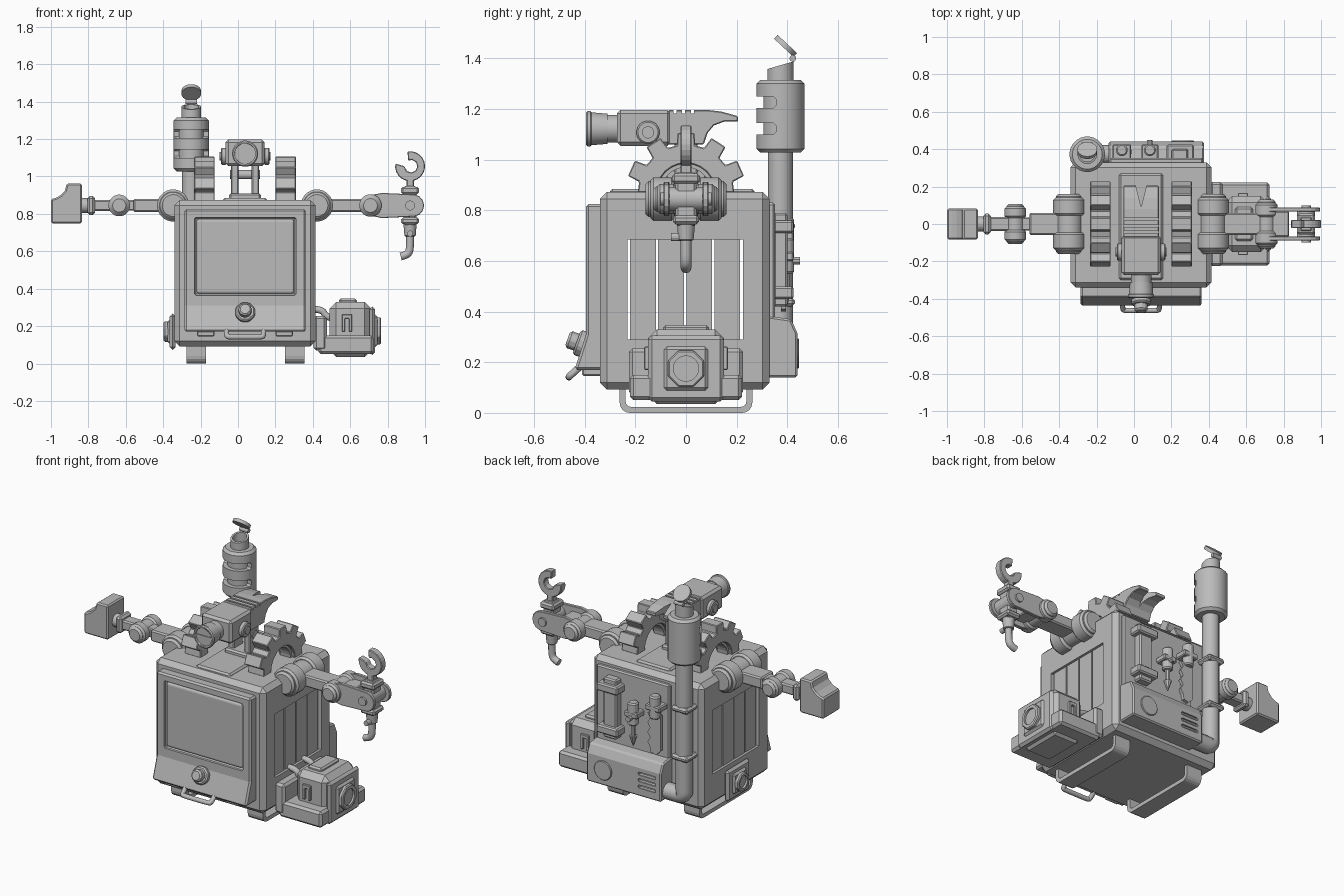
import bpy, bmesh, math
from mathutils import Vector, Matrix

GREY = bpy.data.materials.new("plain_grey")
GREY.diffuse_color = (0.5, 0.5, 0.5, 1)
CX = 0.038  # middle of the case


def finish(name, bm, bevel=0, seg=1, smooth=False):
    bmesh.ops.recalc_face_normals(bm, faces=bm.faces)
    me = bpy.data.meshes.new(name)
    bm.to_mesh(me)
    bm.free()
    ob = bpy.data.objects.new(name, me)
    bpy.context.collection.objects.link(ob)
    me.materials.append(GREY)
    if smooth:
        bpy.ops.object.select_all(action='DESELECT')
        ob.select_set(True)
        bpy.context.view_layer.objects.active = ob
        bpy.ops.object.shade_smooth_by_angle(angle=math.radians(35))
    if bevel:
        m = ob.modifiers.new("bevel", 'BEVEL')
        m.width, m.segments, m.limit_method = bevel, seg, 'ANGLE'
        m.angle_limit = math.radians(40)
    return ob


def box(name, x, y, z, bevel=0.0, seg=1):
    bm = bmesh.new()
    bmesh.ops.create_cube(bm, size=1)
    for v in bm.verts:
        v.co = [a[0] + (c + 0.5) * (a[1] - a[0]) for a, c in zip((x, y, z), v.co)]
    return finish(name, bm, bevel, seg)


def cyl(name, p0, p1, r0, r1=None, n=24, bevel=0.0):
    p0, p1 = Vector(p0), Vector(p1)
    d = p1 - p0
    bm = bmesh.new()
    rot = d.to_track_quat('Z', 'Y').to_matrix().to_4x4()
    spin = Matrix.Rotation(math.pi / n, 4, 'Z')
    bmesh.ops.create_cone(bm, cap_ends=True, segments=n, radius1=r0, radius2=r0 if r1 is None else r1,
                          depth=d.length, matrix=Matrix.Translation((p0 + p1) / 2) @ rot @ spin)
    return finish(name, bm, bevel, 1, n > 12)


def prism(name, pts, axis, a0, a1, bevel=0.0):
    i = 'xyz'.index(axis)
    bm = bmesh.new()
    vs = []
    for u, v in pts:
        co = [u, v]
        co.insert(i, a0)
        vs.append(bm.verts.new(co))
    f = bm.faces.new(vs)
    ext = bmesh.ops.extrude_face_region(bm, geom=[f])['geom']
    for v in ext:
        if isinstance(v, bmesh.types.BMVert):
            v.co[i] = a1
    return finish(name, bm, bevel)


def tube(name, pts, r, kind='POLY'):
    cu = bpy.data.curves.new(name, 'CURVE')
    cu.dimensions, cu.bevel_depth, cu.bevel_resolution, cu.use_fill_caps = '3D', r, 4, True
    sp = cu.splines.new('NURBS')
    sp.points.add(len(pts) - 1)
    for p, c in zip(sp.points, pts):
        p.co = (*c, 1)
    sp.use_endpoint_u, sp.order_u, sp.resolution_u = True, 3, 6
    ob = bpy.data.objects.new(name, cu)
    bpy.context.collection.objects.link(ob)
    cu.materials.append(GREY)
    return ob


def cut(ob, *cutters):
    for c in cutters:
        c.hide_render = True
        c.display_type = 'WIRE'
        c.hide_set(True)
        m = ob.modifiers.new("cut", 'BOOLEAN')
        m.operation, m.object, m.solver = 'DIFFERENCE', c, 'EXACT'


def arc(cx, cy, r, a0, a1, n):
    return [(cx + r * math.cos(math.radians(a0 + (a1 - a0) * k / n)),
             cy + r * math.sin(math.radians(a0 + (a1 - a0) * k / n))) for k in range(n + 1)]


# Case with a window through both sides, filled with upright slats
case = box("case", (-0.34, 0.415), (-0.34, 0.33), (0.092, 0.873), 0.028)
cut(case, box("window_cutter", (-0.6, 0.7), (-0.232, 0.225), (0.29, 0.684)))
for x in (-0.325, 0.385):
    for k in range(4):
        y = -0.221 + k * 0.111
        box("slat", (x, x + 0.015), (y, y + 0.102), (0.285, 0.69))

# Front face with sloped chin, recessed screen, knob and grab handle
face = prism("face_panel", [(-0.33, 0.825), (-0.395, 0.825), (-0.395, 0.31), (-0.44, 0.17), (-0.33, 0.17)],
             'x', -0.285, 0.362, 0.01)
cut(face, box("screen_cutter", (-0.232, 0.31), (-0.5, -0.372), (0.364, 0.782), 0.008))
box("screen", (-0.222, 0.3), (-0.39, -0.36), (0.374, 0.772), 0.014, 3)
cyl("knob_base", (CX, -0.39, 0.265), (CX, -0.432, 0.28), 0.056, n=8, bevel=0.008)
cyl("knob", (CX, -0.42, 0.275), (CX, -0.468, 0.292), 0.038, n=8, bevel=0.01)
tube("front_handle", [(-0.06, -0.41, 0.19), (-0.065, -0.46, 0.145), (-0.04, -0.462, 0.142), (CX, -0.462, 0.142),
                      (0.116, -0.462, 0.142), (0.14, -0.46, 0.145), (0.136, -0.41, 0.19)], 0.014)
for x in (-0.22, 0.2):
    box("chin_tab", (x, x + 0.095), (-0.41, -0.33), (0.145, 0.175), 0.006)

# Bent strap feet
for x in (-0.275, 0.25):
    outer = [(-0.262, 0.1)] + arc(-0.222, 0.04, 0.04, 180, 270, 4) + arc(0.222, 0.04, 0.04, 270, 360, 4) + [(0.262, 0.1)]
    inner = [(0.238, 0.1)] + arc(0.218, 0.044, 0.02, 360, 270, 4) + arc(-0.218, 0.044, 0.02, 270, 180, 4) + [(-0.238, 0.1)]
    prism("foot_strap", outer + inner, 'x', x, x + 0.105)

# Half gears on the roof, and the roof plate between them
gear = [(0.19, 0.87)]
for t in range(24, 160, 33):
    for r, a in ((0.19, -11), (0.238, -8), (0.238, 8), (0.19, 11)):
        a = math.radians(t + a)
        gear.append((r * math.cos(a), 0.87 + r * math.sin(a)))
gear += [(-0.19, 0.87)] + arc(0, 0.87, 0.115, 180, 0, 12)
for x in (-0.235, 0.2):
    prism("roof_gear", gear, 'x', x, x + 0.11, 0.004)
    prism("gear_hub_rim", arc(0, 0.87, 0.15, 0, 180, 14) + arc(0, 0.87, 0.1, 180, 0, 14), 'x', x + 0.02, x + 0.09)
box("roof_plate", (-0.08, 0.155), (-0.3, 0.27), (0.86, 0.885), 0.01)

# Head: hammer block with claw, eye lens and side bolts
box("neck_base", (CX - 0.085, CX + 0.085), (-0.07, 0.07), (0.875, 0.91), 0.01)
for s in (-1, 1):
    box("neck_post", (CX + s * 0.055 - 0.02, CX + s * 0.055 + 0.02), (-0.045, 0.045), (0.89, 1.07), 0.006)
    cyl("head_bolt", (CX + s * 0.1, -0.15, 1.108), (CX + s * 0.13, -0.15, 1.108), 0.046, n=20, bevel=0.006)
    cyl("head_bolt_cap", (CX + s * 0.125, -0.15, 1.108), (CX + s * 0.136, -0.15, 1.108), 0.024, n=16)
cyl("neck_pin", (CX - 0.08, 0, 1.01), (CX + 0.08, 0, 1.01), 0.025, n=16)
box("head_block", (CX - 0.104, CX + 0.104), (-0.272, -0.06), (1.055, 1.197), 0.014)
claw = prism("claw", [(-0.07, 1.197), (0.08, 1.197), (0.14, 1.19), (0.205, 1.172), (0.205, 1.15), (0.15, 1.15),
                      (0.11, 1.135), (0.085, 1.105), (0.07, 1.06), (-0.07, 1.06)], 'x', CX - 0.095, CX + 0.095, 0.004)
cut(claw, prism("claw_notch_cutter", [(CX, 0.09), (CX + 0.04, 0.25), (CX - 0.04, 0.25)], 'z', 1.0, 1.3),
    *[box("claw_groove_cutter", (CX - 0.2, CX + 0.2), (y, y + 0.012), (1.183, 1.3)) for y in (-0.05, -0.015, 0.02)])
cyl("eye_neck", (CX, -0.26, 1.122), (CX, -0.32, 1.122), 0.055)
cyl("eye_lens", (CX, -0.31, 1.122), (CX, -0.38, 1.122), 0.06, 0.066)
eye = cyl("eye_rim", (CX, -0.372, 1.122), (CX, -0.395, 1.122), 0.07, bevel=0.006)
cut(eye, cyl("eye_cutter", (CX, -0.385, 1.122), (CX, -0.45, 1.122), 0.055))
box("eye_slot", (CX - 0.053, CX + 0.053), (-0.39, -0.38), (1.115, 1.129))

# Shoulders and elbows: stepped drums lying along y
def drum(name, x, z, r, half):
    cyl(name, (x, -half, z), (x, half, z), r * 0.82, bevel=0.012)
    for s in (-1, 1):
        cyl(name + "_flange", (x, s * half * 0.28, z), (x, s * half * 0.88, z), r, bevel=0.012)

Z = 0.845
drum("right_shoulder", 0.422, Z, 0.086, 0.16)
drum("left_shoulder", -0.347, Z, 0.086, 0.16)
drum("right_elbow", 0.708, Z, 0.06, 0.13)
drum("left_elbow", -0.635, Z, 0.058, 0.107)
box("right_upper_arm", (0.46, 0.7), (-0.058, 0.058), (Z - 0.035, Z + 0.035), 0.008)
box("left_upper_arm", (-0.56, -0.38), (-0.06, 0.06), (Z - 0.035, Z + 0.035), 0.008)
box("left_upper_link", (-0.64, -0.55), (-0.035, 0.035), (Z - 0.028, Z + 0.028), 0.006)

# Left hand: hammer block with a scooped corner
box("left_forearm", (-0.79, -0.66), (-0.038, 0.038), (Z - 0.03, Z + 0.03), 0.008)
box("left_wrist_collar", (-0.805, -0.765), (-0.055, 0.055), (Z - 0.05, Z + 0.05), 0.012)
cyl("left_wrist", (-0.85, 0, Z), (-0.78, 0, Z), 0.04)
prism("left_hand_block", [(-0.835, 0.963), (-0.915, 0.963), (-0.925, 0.925), (-0.948, 0.9), (-0.975, 0.885),
                          (-1.0, 0.88), (-1.0, 0.75), (-0.835, 0.75)], 'y', -0.082, 0.082, 0.008)

# Right hand: twin arm plates holding a wrench above and a hook below
plate = arc(0.708, Z, 0.055, 110, 250, 6) + [(0.77, Z - 0.067)] + arc(0.935, Z, 0.06, -80, 80, 6) + [(0.77, Z + 0.067)]
for s in (-1, 1):
    prism("forearm_plate", plate, 'y', s * 0.066, s * 0.088, 0.003)
    cyl("wrist_pin", (0.92, s * 0.08, Z), (0.92, s * 0.1, Z), 0.026, n=16)
box("forearm_core", (0.73, 0.83), (-0.068, 0.068), (Z - 0.035, Z + 0.035), 0.006)
cyl("hand_drum", (0.92, -0.068, Z), (0.92, 0.068, Z), 0.048)
box("hand_core", (0.885, 0.955), (-0.042, 0.042), (0.74, 0.95), 0.01)
box("hand_top_collar", (0.872, 0.968), (-0.055, 0.055), (0.905, 0.945), 0.01)
box("hand_bottom_collar", (0.872, 0.968), (-0.052, 0.052), (0.745, 0.78), 0.01)
box("wrench_stem", (0.9, 0.94), (-0.022, 0.022), (0.93, 1.02), 0.005)
prism("wrench_jaw", arc(0.92, 1.055, 0.08, 170, 460, 18) + [(0.91, 1.085)] + arc(0.925, 1.055, 0.034, 80, -130, 5)
      + [(0.89, 1.055)], 'y', -0.022, 0.022, 0.004)
cyl("hook_socket", (0.92, 0, 0.68), (0.92, 0, 0.75), 0.03, 0.036, bevel=0.004)
cyl("hook_bolt", (0.92, -0.06, 0.695), (0.92, 0, 0.695), 0.016, n=12)
tube("hook", [(0.92, 0, 0.7), (0.92, 0, 0.65), (0.918, 0, 0.6), (0.9, 0, 0.58), (0.87, 0, 0.572)], 0.021)

# Side lamp: square frame, octagon barrel and hollow lens pointing along x
def lamp(name, x, s, y, z, k):
    box(name + "_frame", sorted((x, x + s * 0.03)), (y - 0.15 * k, y + 0.15 * k), (z - 0.13 * k, z + 0.13 * k), 0.02)
    box(name + "_step", sorted((x, x + s * 0.042)), (y - 0.09 * k, y + 0.09 * k), (z - 0.09 * k, z + 0.09 * k), 0.015)
    b = cyl(name + "_barrel", (x, y, z), (x + s * 0.062, y, z), 0.078 * k, n=8, bevel=0.006)
    cut(b, cyl(name + "_cutter", (x + s * 0.05, y, z), (x + s * 0.1, y, z), 0.05 * k))

# Right side motor on a tray
box("motor_tray", (0.43, 0.725), (-0.222, 0.222), (0.05, 0.15), 0.014)
box("motor_mount", (0.405, 0.475), (-0.225, 0.225), (0.07, 0.255), 0.014)
box("motor_body", (0.49, 0.712), (-0.15, 0.15), (0.035, 0.33), 0.035)
lamp("motor_lamp", 0.703, 1, 0, 0.175, 1)
box("motor_top_handle", (0.54, 0.635), (-0.09, 0.09), (0.32, 0.348), 0.01)
for s in (-1, 1):
    prism("motor_side_grip", [(0.555, 0.17), (0.555, 0.262), (0.61, 0.262), (0.61, 0.17), (0.593, 0.17),
                              (0.593, 0.24), (0.572, 0.24), (0.572, 0.17)], 'y', s * 0.148, s * 0.165, 0.003)
    tube("motor_hose", [(0.4, s * 0.07, 0.29), (0.45, s * 0.07, 0.29), (0.47, s * 0.07, 0.25), (0.51, s * 0.07, 0.24)], 0.018)
lamp("left_lamp", -0.335, -1, 0, 0.17, 0.75)

# Exhaust pipe, slotted muffler and flap on the back corner
PX, PY = -0.25, 0.373
tube("exhaust_pipe", [(PX, PY, 1.06), (PX, PY, 0.6), (PX, PY, 0.26), (PX, PY, 0.19), (-0.18, PY, 0.19),
                      (-0.1, PY, 0.19)], 0.05)
muffler = cyl("muffler", (PX, PY, 1.028), (PX, PY, 1.315), 0.095, bevel=0.015)
cut(muffler, *[box("muffler_slot_cutter", (PX - 0.2, PX + 0.2), (0.2, 0.355), (z, z + 0.045), 0.01)
               for z in (1.1, 1.205)])
cyl("muffler_core", (PX, PY, 1.05), (PX, PY, 1.3), 0.068)
tip = cyl("exhaust_tip", (PX, PY, 1.3), (PX, PY, 1.42), 0.052)
cut(tip, prism("tip_slant_cutter", [(0.3, 1.352), (0.45, 1.395), (0.45, 1.5), (0.3, 1.5)], 'x', -0.4, -0.1),
    cyl("tip_bore_cutter", (PX, PY, 1.325), (PX, PY, 1.5), 0.04))
cyl("exhaust_flap", (PX, 0.386, 1.442), (PX, 0.4, 1.457), 0.053)
cyl("flap_hinge", (PX - 0.03, 0.422, 1.4), (PX + 0.03, 0.422, 1.4), 0.013, n=12)
for z in (0.42, 0.72):
    box("pipe_clamp", (PX - 0.058, PX + 0.058), (0.32, 0.43), (z, z + 0.035), 0.012)

# Back tool board
box("tool_board", (-0.13, 0.37), (0.32, 0.352), (0.36, 0.83), 0.008)
box("tool_level", (0.2, 0.29), (0.345, 0.4), (0.42, 0.79), 0.008)
for z in (0.45, 0.71):
    box("level_strap", (0.175, 0.32), (0.345, 0.425), (z, z + 0.05), 0.008)
for x, z, w in ((0.085, 0.6, 0.045), (-0.065, 0.68, 0.05)):
    box("tool_clip", (x - w, x + w), (0.345, 0.425), (z, z + 0.035), 0.006)
    cyl("tool_grip", (x, 0.395, z - 0.05), (x, 0.395, z + 0.09), 0.034, n=8, bevel=0.008)
cyl("screwdriver_shaft", (0.085, 0.395, 0.47), (0.085, 0.395, 0.56), 0.014, n=8)
cyl("screwdriver_tip", (0.085, 0.395, 0.42), (0.085, 0.395, 0.48), 0.004, 0.024, n=8)
saw = [(-0.1, 0.65), (-0.1, 0.43), (-0.07, 0.4), (-0.035, 0.41)]
saw += [(-0.03 + (0.018 if k % 2 else 0), 0.44 + 0.03 * k) for k in range(8)]
prism("saw_blade", saw, 'y', 0.375, 0.395)
cyl("board_peg", (0.085, 0.42, 0.6), (0.085, 0.45, 0.6), 0.016, n=8)

# Back box with sloped lid, round cap and vents
back = prism("back_box", [(0.31, 0.14), (0.44, 0.14), (0.44, 0.315), (0.415, 0.37), (0.31, 0.385)], 'x', -0.135, 0.375, 0.008)
cut(back, *[box("vent_cutter", (-0.1, 0.02), (0.425, 0.5), (z, z + 0.02), 0.006) for z in (0.19, 0.23, 0.27)])
cyl("back_cap", (0.26, 0.43, 0.235), (0.26, 0.447, 0.235), 0.06, bevel=0.004)
